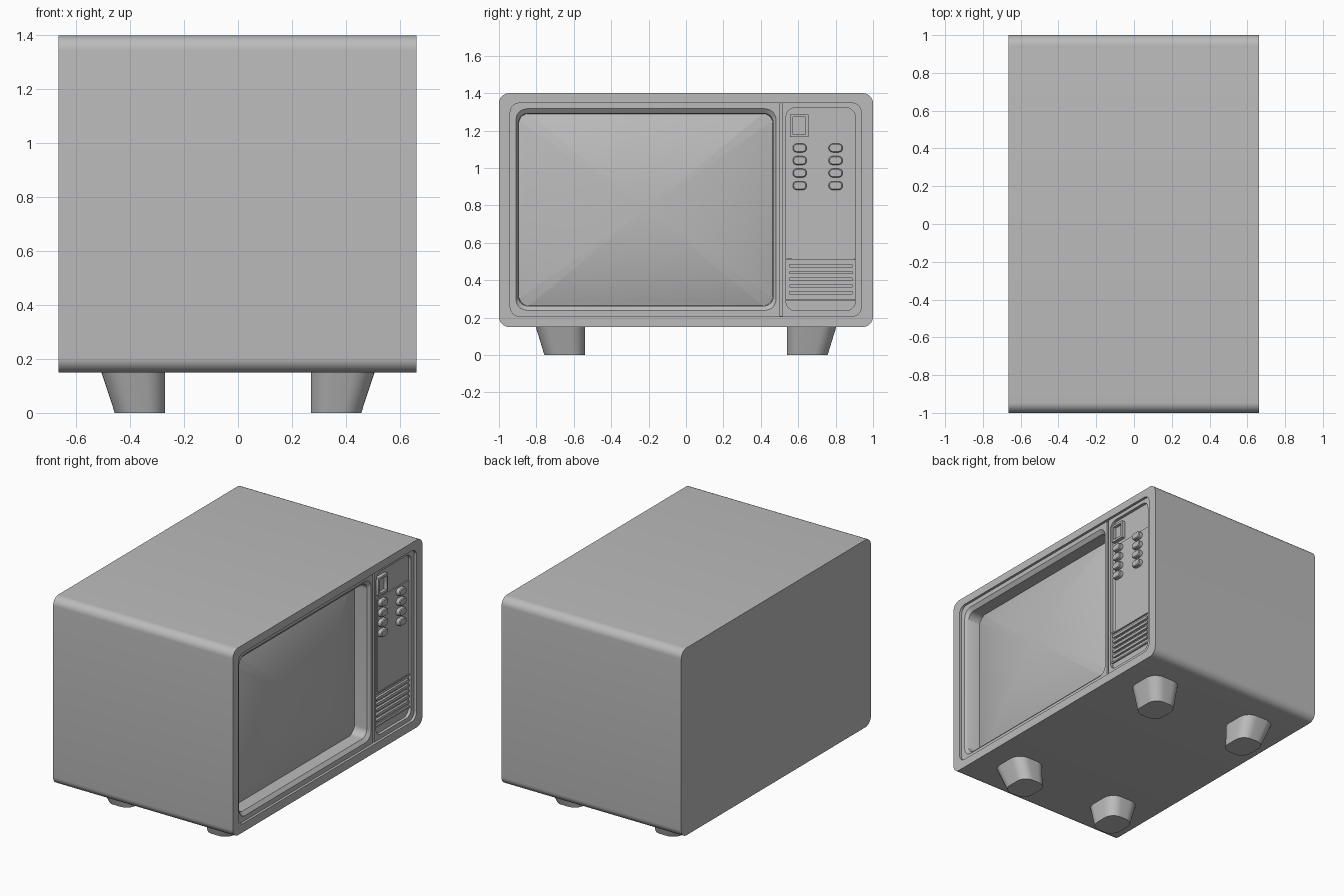
import bpy, bmesh, math

cube = bpy.data.objects.get("Cube")
if cube:
    bpy.data.objects.remove(cube, do_unlink=True)

grey = bpy.data.materials.new("plain grey")
grey.use_nodes = True
COLOUR = (0.5, 0.5, 0.5, 1)
grey.diffuse_color = COLOUR
grey.node_tree.nodes["Principled BSDF"].inputs["Base Color"].default_value = COLOUR


def rounded(y0, y1, z0, z1, r, seg=8):
    """Rounded rectangle outline in the y-z plane."""
    pts = []
    corners = ((y1 - r, z1 - r), (y0 + r, z1 - r), (y0 + r, z0 + r), (y1 - r, z0 + r))
    for k, (cy, cz) in enumerate(corners):
        for i in range(seg + 1):
            a = math.pi / 2 * (k + i / seg)
            pts.append((cy + r * math.cos(a), cz + r * math.sin(a)))
    return pts


def at(x, outline):
    return [(x, y, z) for y, z in outline]


def loft(name, rings, angle=35):
    """Skin a stack of matching loops and cap both ends."""
    bm = bmesh.new()
    loops = [[bm.verts.new(p) for p in ring] for ring in rings]
    n = len(loops[0])
    for a, b in zip(loops, loops[1:]):
        for i in range(n):
            j = (i + 1) % n
            bm.faces.new((a[i], a[j], b[j], b[i]))
    bm.faces.new(loops[0][::-1])
    bm.faces.new(loops[-1])
    bmesh.ops.recalc_face_normals(bm, faces=bm.faces)
    mesh = bpy.data.meshes.new(name)
    bm.to_mesh(mesh)
    bm.free()
    mesh.materials.append(grey)
    ob = bpy.data.objects.new(name, mesh)
    bpy.context.collection.objects.link(ob)
    smooth(ob, angle)
    return ob


def select(ob):
    bpy.ops.object.select_all(action='DESELECT')
    ob.select_set(True)
    bpy.context.view_layer.objects.active = ob


def smooth(ob, angle=35):
    select(ob)
    bpy.ops.object.shade_smooth_by_angle(angle=math.radians(angle))


def carve(target, *rings):
    """Cut a lofted recess out of the target."""
    cutter = loft("recess_cutter", rings)
    cutter.hide_render = True
    mod = target.modifiers.new("recess", 'BOOLEAN')
    mod.operation = 'DIFFERENCE'
    mod.solver = 'EXACT'
    mod.object = cutter
    select(target)
    bpy.ops.object.modifier_apply(modifier=mod.name)
    bpy.data.objects.remove(cutter, do_unlink=True)


FRONT, FACE, PANEL = 0.662, 0.645, 0.625

# Cabinet with stepped face, screen opening, divider groove and control recess
outer = rounded(-1, 1, 0.15, 1.4, 0.055)
cabinet = loft("cabinet", [at(-0.665, outer), at(FRONT, outer)])
step = rounded(-0.94, 0.937, 0.207, 1.347, 0.05)
carve(cabinet, at(FACE, step), at(0.8, step))
carve(cabinet,
      at(0.44, rounded(-0.89, 0.46, 0.267, 1.287, 0.05)),
      at(0.625, rounded(-0.895, 0.466, 0.262, 1.292, 0.05)),
      at(0.646, rounded(-0.91, 0.482, 0.238, 1.318, 0.06)),
      at(0.8, rounded(-0.91, 0.482, 0.238, 1.318, 0.06)))
groove = rounded(0.503, 0.516, 0.2075, 1.3465, 0.002, 1)
carve(cabinet, at(0.63, groove), at(0.66, groove))
recess = rounded(0.535, 0.905, 0.237, 1.322, 0.05)
carve(cabinet, at(PANEL, recess), at(0.8, recess))
smooth(cabinet)

# Domed picture tube
CY, CZ, HY, HZ = -0.215, 0.777, 0.69, 0.53
edge = rounded(CY - HY, CY + HY, CZ - HZ, CZ + HZ, 0.05)


def dome(s):
    ring = []
    for y, z in edge:
        u, v = (y - CY) / HY * s, (z - CZ) / HZ * s
        ring.append((0.655 - 0.075 * u * u - 0.04 * v * v - 0.02 * u * u * v * v,
                     CY + u * HY, CZ + v * HZ))
    return ring


scales = [1 - i / 14 for i in range(14)] + [0.01]
loft("screen", [at(0.43, edge)] + [dome(s) for s in scales], 50)

# Raised control plate in the middle of the panel
plate = rounded(0.565, 0.9, 0.515, 1.14, 0.004, 1)
loft("control_plate", [at(0.615, plate), at(0.633, plate)])

# Square channel window with a raised rim
rim = rounded(0.555, 0.655, 1.165, 1.287, 0.004, 2)
hole = rounded(0.57, 0.64, 1.18, 1.272, 0.003, 2)
loft("channel_window", [at(0.615, rim), at(0.65, rim), at(0.65, hole), at(0.63, hole)])

# Two columns of push buttons
for col, y in enumerate((0.608, 0.8)):
    for row in range(4):
        z = 1.107 - row * 0.067
        base = rounded(y - 0.037, y + 0.037, z - 0.023, z + 0.023, 0.02, 5)
        top = rounded(y - 0.032, y + 0.032, z - 0.018, z + 0.018, 0.016, 5)
        loft(f"button_{col}_{row}", [at(0.615, base), at(0.656, base), at(0.661, top)])

# Speaker grille: border strips and rounded slats
for i, z in enumerate((0.512, 0.295)):
    strip = rounded(0.536, 0.904, z - 0.005, z + 0.005, 0.002, 1)
    loft(f"grille_border_{i}", [at(0.615, strip), at(0.636, strip)])
for i in range(5):
    z = 0.477 - i * 0.036
    slat = rounded(0.55, 0.893, z - 0.009, z + 0.009, 0.008, 4)
    loft(f"grille_slat_{i}", [at(0.615, slat), at(0.64, slat)])

# Feet: rounded blocks, straight on the inner sides and flared on the outer ones
for sx, side in ((-1, "right"), (1, "left")):
    for sy, end in ((-1, "front"), (1, "back")):
        low = rounded(0.27, 0.457, 0.54, 0.757, 0.07)
        high = rounded(0.27, 0.508, 0.54, 0.805, 0.08)
        rings = [[(sx * a, sy * b, z) for a, b in outline]
                 for outline, z in ((low, 0), (high, 0.155))]
        loft(f"{end}_{side}_foot", rings)
